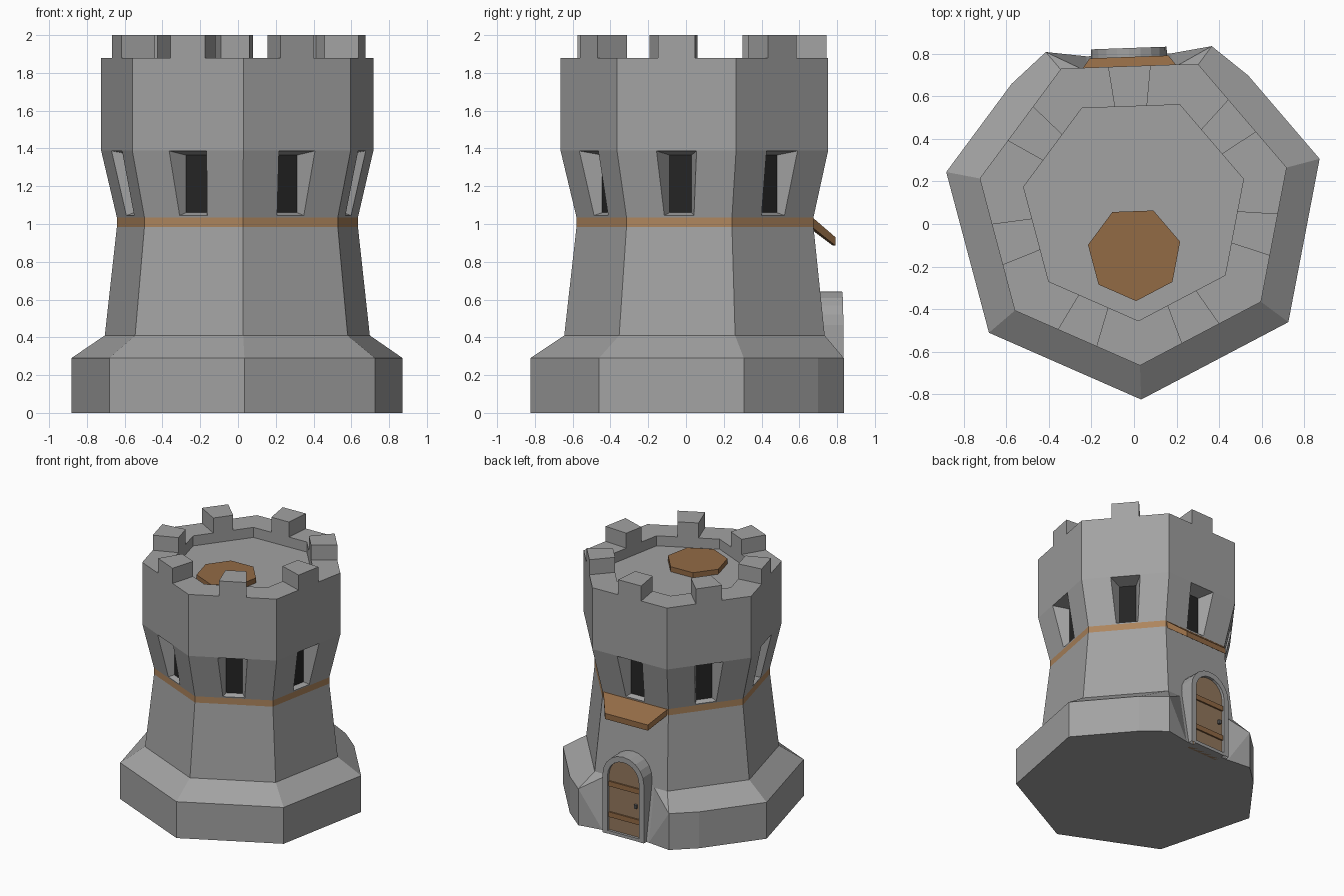
import bpy, bmesh, math
from mathutils import Vector

if "Cube" in bpy.data.objects:
    bpy.data.objects.remove(bpy.data.objects["Cube"])

N, STEP, A0 = 7, 2 * math.pi / 7, math.radians(-87.97)
CX, CY = 0.002, 0.075
APO = math.cos(STEP / 2)


def mat(name, c):
    m = bpy.data.materials.new(name)
    m.diffuse_color = (*c, 1)
    m.use_nodes = True
    m.node_tree.nodes["Principled BSDF"].inputs["Base Color"].default_value = m.diffuse_color
    return m


STONE = mat("grey stone", (0.36, 0.36, 0.36))
TRIM = mat("light wood trim", (0.42, 0.235, 0.11))
WOOD = mat("brown wood", (0.29, 0.145, 0.06))
DOOR = mat("door planks", (0.30, 0.19, 0.11))
DARK = mat("dark opening", (0.018, 0.018, 0.018))
IRON = mat("iron", (0.12, 0.12, 0.12))


def corner(i, r, z):
    """Corner i of the heptagon with radius r."""
    a = A0 + i * STEP
    return Vector((CX + r * math.cos(a), CY + r * math.sin(a), z))


def side(i, t, d, z):
    """Point on side i: t along the side, d out from the axis."""
    a = A0 + (i + .5) * STEP
    return Vector((CX + d * math.cos(a) - t * math.sin(a),
                   CY + d * math.sin(a) + t * math.cos(a), z))


def make(name, faces, mats):
    """faces: list of (points, material index)."""
    bm = bmesh.new()
    for pts, mi in faces:
        f = bm.faces.new([bm.verts.new(p) for p in pts])
        f.material_index = mi
    bmesh.ops.remove_doubles(bm, verts=bm.verts, dist=1e-4)
    bmesh.ops.recalc_face_normals(bm, faces=bm.faces)
    me = bpy.data.meshes.new(name)
    bm.to_mesh(me)
    bm.free()
    for m in mats:
        me.materials.append(m)
    ob = bpy.data.objects.new(name, me)
    bpy.context.collection.objects.link(ob)
    return ob


def loft(a, b, closed=True):
    n = len(a)
    return [([a[k], a[(k + 1) % n], b[(k + 1) % n], b[k]], 0)
            for k in range(n if closed else n - 1)]


def prism(a, b):
    return loft(a, b) + [(a, 0), (b, 0)]


# ---- tower body: plinth, wall, belt, flared storey with windows, parapet
BACK = 3
F = []


def base_ring(z):
    v = [corner(k, 0.9, z) for k in range(N)]
    r, l = side(BACK, -.39, .747, z), side(BACK, .39, .747, z)
    m_r, m_l = v[2].lerp(v[3], .66), v[5].lerp(v[4], .66)
    return [l, m_l, v[5], v[6], v[0], v[1], v[2], m_r, r]   # open at the door


lo, hi = base_ring(0), base_ring(.29)
w = [corner(k, .72, .41) for k in range(N)]
F += loft(lo, hi, False)
F += [([hi[0], hi[1], hi[2], w[5], w[4]], 0), ([hi[6], hi[7], hi[8], w[3], w[2]], 0)]
F += [([hi[2 + k], hi[3 + k], w[(6 + k) % N], w[(5 + k) % N]], 0) for k in range(4)]
# door recess in the plinth
foot = [side(BACK, t, .72, 0) for t in (-.2, .2)]
up = [side(BACK, t, .72 * APO, .41) for t in (-.2, .2)]
for h, l, c, f, u in ((hi[8], lo[8], w[3], foot[0], up[0]),
                      (hi[0], lo[0], w[4], foot[1], up[1])):
    F += [([h, c, u], 0), ([h, u, f], 0), ([h, f, l], 0)]
F += [([foot[0], foot[1], up[1], up[0]], 0), (lo + foot, 0)]

R1, R2, RIN = .655, .74, .53
Z1, Z2, Z3, ZF = 1.035, 1.39, 1.88, 1.80


def flare_d(z):
    return APO * (R1 + (R2 - R1) * (z - Z1) / (Z2 - Z1))


for i in range(N):
    j = i + 1
    low = [corner(i, .72, .41), corner(j, .72, .41)]
    if i == BACK:
        low = [low[0], up[0], up[1], low[1]]
    F.append((low + [corner(j, R1, .985), corner(i, R1, .985)], 0))
    F.append(([corner(i, R1, .985), corner(j, R1, .985),
               corner(j, R1, Z1), corner(i, R1, Z1)], 1))
    outer = [corner(i, R1, Z1), corner(j, R1, Z1), corner(j, R2, Z2), corner(i, R2, Z2)]
    hole = [side(i, t, flare_d(z), z) for t, z in
            ((-.08, 1.045), (.08, 1.045), (.108, 1.387), (-.108, 1.387))]
    pane = [side(i, t, .555, z) for t, z in
            ((-.06, 1.06), (.06, 1.06), (.06, 1.365), (-.06, 1.365))]
    F += loft(outer, hole) + loft(hole, pane) + [(pane, 2)]
    for (ra, za), (rb, zb) in (((R2, Z2), (R2, Z3)), ((R2, Z3), (RIN, Z3)),
                               ((RIN, Z3), (RIN, ZF))):
        F.append(([corner(i, ra, za), corner(j, ra, za),
                   corner(j, rb, zb), corner(i, rb, zb)], 0))
F.append(([corner(k, RIN, ZF) for k in range(N)], 0))
make("tower_body", F, [STONE, TRIM, DARK])

# ---- merlons, one in the middle of each side
M = []
for i in range(N):
    plan = [(-.1, R2 * APO), (.1, R2 * APO), (.076, RIN * APO), (-.076, RIN * APO)]
    M += prism([side(i, t, d, 1.88) for t, d in plan], [side(i, t, d, 2.0) for t, d in plan])
make("merlons", M, [STONE])

# ---- roof hatch
off = Vector((0, -.215, 0))
make("roof_hatch", prism([corner(k, .222, 1.80) + off for k in range(N)],
                         [corner(k, .222, 1.84) + off for k in range(N)]), [WOOD])

# ---- awning over the door
make("door_awning", prism(
    [side(BACK, t, d, z) for t, d, z in
     ((-.275, .58, .985), (.275, .58, .985), (.185, .71, .885), (-.185, .71, .885))],
    [side(BACK, t, d, z) for t, d, z in
     ((-.28, .585, 1.035), (.28, .585, 1.035), (.185, .71, .93), (-.185, .71, .93))]), [WOOD])


# ---- arched door and frame
def arch(hw, d, spring=.465, z0=0.0, n=10):
    pts = [(-hw, z0)] + [(-hw * math.cos(math.pi * k / n), spring + hw * math.sin(math.pi * k / n))
                         for k in range(n + 1)] + [(hw, z0)]
    return [side(BACK, t, d, z) for t, z in pts]


o0, o1 = arch(.178, .60), arch(.178, .752)
i0, i1 = arch(.135, .60), arch(.135, .752)
make("door_frame", loft(o0, o1, False) + loft(o1, i1) + loft(i1, i0, False) + loft(i0, o0),
     [STONE])
make("door_panel", prism(arch(.137, .66), arch(.137, .73)), [DOOR])


def plate(name, t0, t1, d0, d1, z0, z1, m):
    q = ((t0, z0), (t1, z0), (t1, z1), (t0, z1))
    make(name, prism([side(BACK, t, d0, z) for t, z in q],
                     [side(BACK, t, d1, z) for t, z in q]), [m])


plate("door_sill", -.135, .135, .66, .75, 0, .025, STONE)
for k, z in enumerate((.13, .375)):
    plate("door_strap_%d" % k, -.134, .134, .72, .742, z, z + .04, WOOD)
plate("door_handle", .09, .11, .72, .75, .255, .285, IRON)
